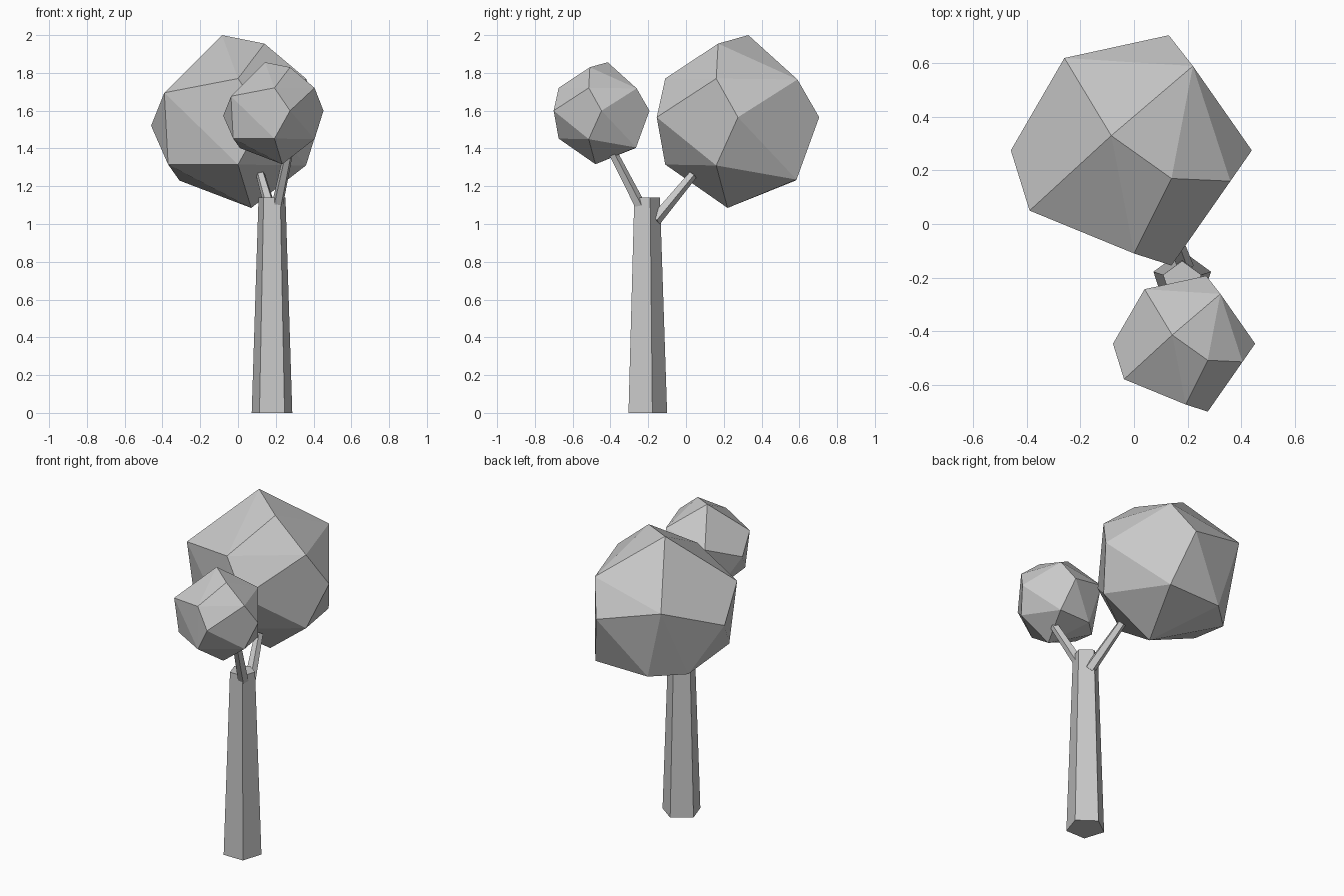
import bpy
import bmesh
import math
from mathutils import Vector

cube = bpy.data.objects.get("Cube")
if cube:
    bpy.data.objects.remove(cube, do_unlink=True)

# One plain grey for the whole tree
grey = bpy.data.materials.new("plain_grey")
grey.use_nodes = True
colour = (0.58, 0.58, 0.58, 1)
grey.diffuse_color = colour
grey.node_tree.nodes["Principled BSDF"].inputs["Base Color"].default_value = colour


def add_object(name, bm):
    bmesh.ops.recalc_face_normals(bm, faces=bm.faces)
    mesh = bpy.data.meshes.new(name)
    bm.to_mesh(mesh)
    bm.free()
    mesh.materials.append(grey)
    obj = bpy.data.objects.new(name, mesh)
    bpy.context.collection.objects.link(obj)
    return obj


def limb(name, start, end, r_start, r_end, turn=0):
    """Tapered five-sided post between two points."""
    start, end = Vector(start), Vector(end)
    axis = end - start
    bm = bmesh.new()
    bmesh.ops.create_cone(bm, cap_ends=True, segments=5, radius1=r_start,
                          radius2=r_end, depth=axis.length)
    # Put one corner of the section at the back
    corner = max(bm.verts, key=lambda v: v.co.y).co
    spin = math.pi / 2 - math.atan2(corner.y, corner.x) + turn
    for v in bm.verts:
        x, y = v.co.x, v.co.y
        v.co.x = x * math.cos(spin) - y * math.sin(spin)
        v.co.y = x * math.sin(spin) + y * math.cos(spin)
    tilt = Vector((0, 0, 1)).rotation_difference(axis)
    for v in bm.verts:
        v.co = tilt @ v.co + (start + end) / 2
    return add_object(name, bm)


# Corners of the faceted leaf clump, about its centre
CLUMP = [
    (-.075, .06, .46), (.15, -.10, .415),                      # crown
    (.01, -.38, .23), (.37, -.11, .23), (.23, .32, .225),      # shoulder
    (-.38, -.22, .155), (-.25, .35, .13),
    (-.45, .005, -.02), (.14, .435, .025),                     # waist
    (.45, .005, .025), (.15, -.425, .025),
    (-.36, -.17, -.225), (.01, -.38, -.225), (.37, -.11, -.23),  # underside
    (-.13, .31, -.31), (.23, .315, -.305), (-.30, .15, -.31),
    (.08, -.05, -.455),
]


def leaf_clump(name, centre, size):
    bm = bmesh.new()
    for p in CLUMP:
        bm.verts.new(Vector(p) * size + Vector(centre))
    hull = bmesh.ops.convex_hull(bm, input=bm.verts)
    loose = [v for v in hull["geom_interior"] if isinstance(v, bmesh.types.BMVert)]
    bmesh.ops.delete(bm, geom=loose, context='VERTS')
    # Merge facets that lie nearly in one plane
    bmesh.ops.dissolve_limit(bm, angle_limit=math.radians(3),
                             verts=bm.verts, edges=bm.edges)
    return add_object(name, bm)


# Trunk and its two branches
limb("trunk", (.18, -.213, 0), (.18, -.213, 1.14), .113, .075)
limb("front_branch", (.20, -.225, 1.06), (.27, -.395, 1.39), .032, .025)
limb("back_branch", (.19, -.165, 1.02), (.12, .035, 1.26), .034, .025)

# Leaf clumps
leaf_clump("large_leaf_clump", (-.01, .27, 1.54), 1)
leaf_clump("small_leaf_clump", (.187, -.45, 1.585), .59)
